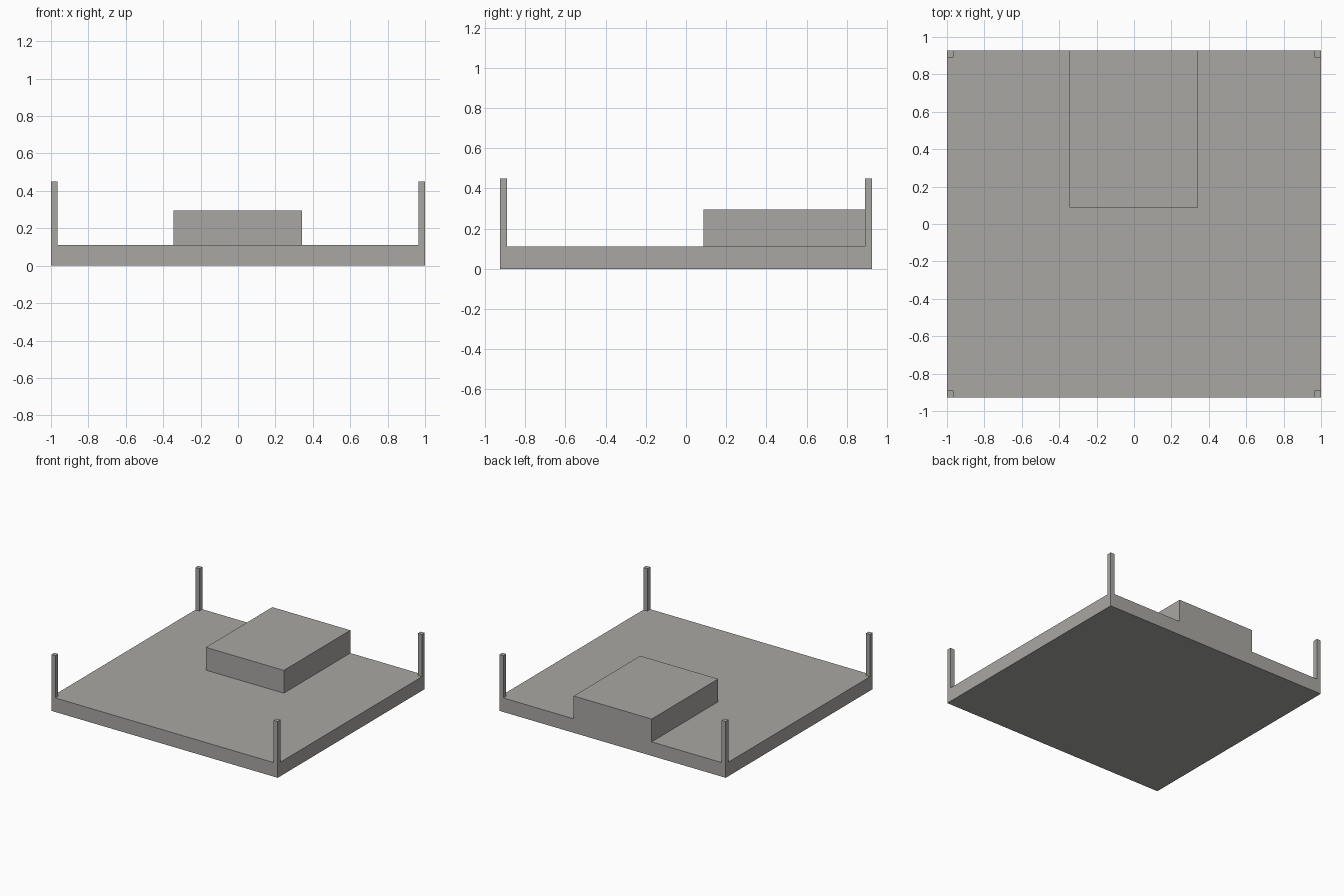
import bpy

if "Cube" in bpy.data.objects:
    bpy.data.objects.remove(bpy.data.objects["Cube"])

# Single warm grey for everything
grey = bpy.data.materials.new("warm_grey")
grey.diffuse_color = (0.40, 0.39, 0.37, 1.0)
grey.use_nodes = True
grey.node_tree.nodes["Principled BSDF"].inputs["Base Color"].default_value = grey.diffuse_color


def box(name, x0, x1, y0, y1, z0, z1):
    """Flat-faced box spanning the given bounds."""
    bpy.ops.mesh.primitive_cube_add(size=1)
    obj = bpy.context.object
    obj.name = name
    size = (x1 - x0, y1 - y0, z1 - z0)
    mid = ((x0 + x1) / 2, (y0 + y1) / 2, (z0 + z1) / 2)
    for v in obj.data.vertices:
        v.co = [c * s + m for c, s, m in zip(v.co, size, mid)]
    obj.data.materials.append(grey)
    return obj


HX, HY = 1.0, 0.927      # half width and half depth of the slab
SLAB_TOP = 0.112
POST_TOP = 0.449
POST = 0.036             # post thickness

# Base slab
box("base_slab", -HX, HX, -HY, HY, 0, SLAB_TOP)

# Raised block, flush with the back edge
box("raised_block", -0.346, 0.343, 0.088, HY, SLAB_TOP, 0.294)

# Corner posts, flush with the slab's outer corners
for side, sx in (("left", -1), ("right", 1)):
    for end, sy in (("front", -1), ("back", 1)):
        xs = sorted((sx * HX, sx * (HX - POST)))
        ys = sorted((sy * HY, sy * (HY - POST)))
        box(f"{end}_{side}_post", *xs, *ys, SLAB_TOP, POST_TOP)
